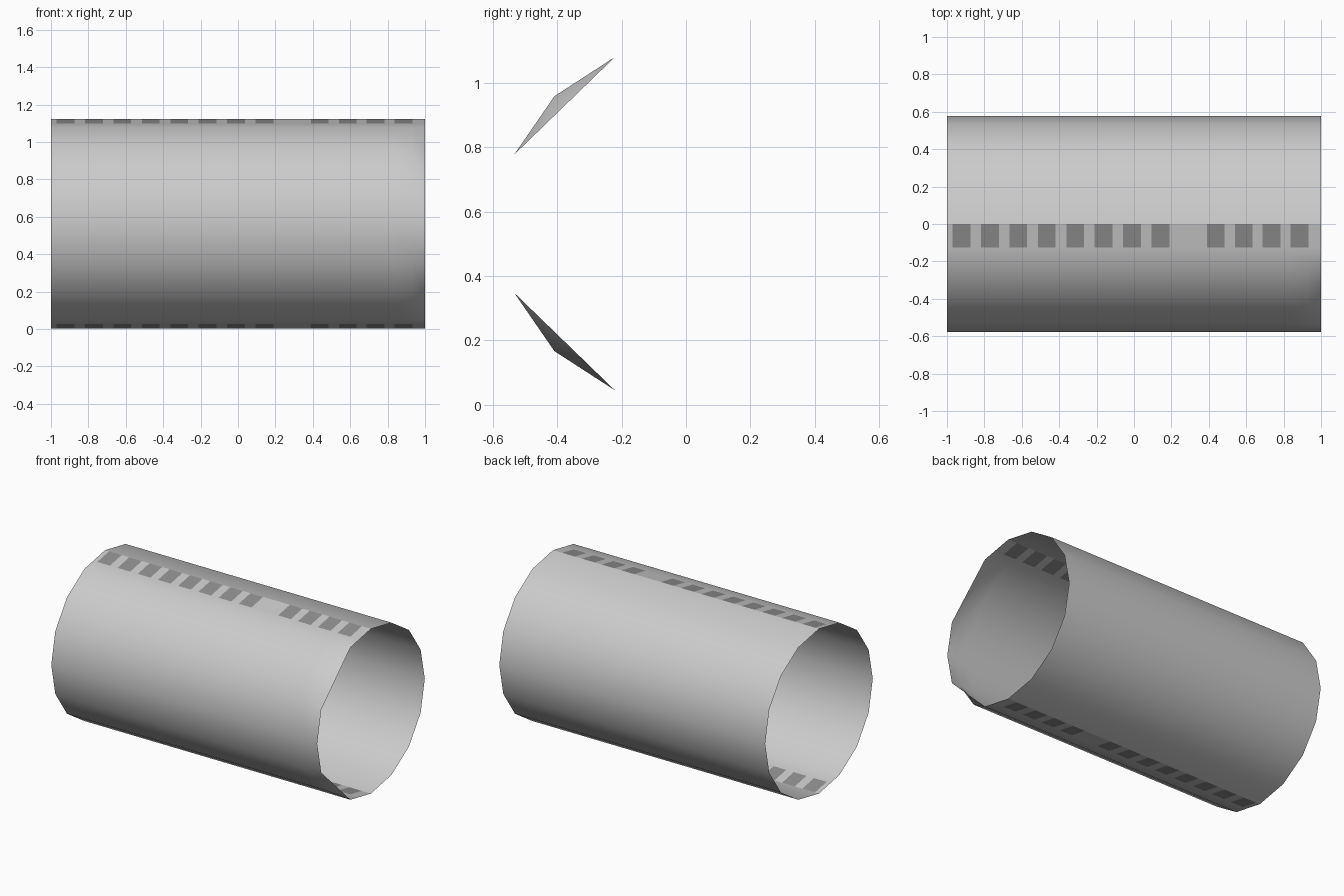
import bpy, bmesh
from math import sin, cos, pi

if "Cube" in bpy.data.objects:
    bpy.data.objects.remove(bpy.data.objects["Cube"])

RY, RZ, CZ, SIDES = 0.578, 0.56, 0.5625, 16

# window positions along the tube (left edges), with one gap in the row
starts = [-0.97 + 0.152 * i for i in range(8)] + [0.39 + 0.149 * i for i in range(4)]
W = 0.095
xs = sorted([-1.0, 1.0] + [round(s, 4) for s in starts] + [round(s + W, 4) for s in starts])


def ellipse_point(i):
    a = 2 * pi * i / SIDES
    return (RY * -sin(a), RZ * cos(a))


# cross-section, starting at the top and going towards the front;
# the top and bottom front facets are split for the window rows
profile = [ellipse_point(i) for i in range(SIDES)]
t = 0.125 / -profile[1][0]
split_z = RZ + (profile[1][1] - RZ) * t
profile.insert(1, (-0.125, split_z))
profile.insert(9, (-0.125, -split_z))
n = len(profile)
strip = (0, 9)

# tube shell
bm = bmesh.new()
rings = []
for x in xs:
    pts = list(profile)
    if x == 1.0:
        # front shoulders are flattened at the right-hand rim
        for k in (3, 7):
            (y0, z0), (y1, z1) = pts[k - 1], pts[k + 1]
            pts[k] = ((y0 + y1) / 2, (z0 + z1) / 2)
    rings.append([bm.verts.new((x, y, z + CZ)) for y, z in pts])

# skin the rings; window faces take the dark material
for r in range(len(xs) - 1):
    window = r % 2 == 1
    for k in range(n):
        j = (k + 1) % n
        f = bm.faces.new((rings[r][k], rings[r][j], rings[r + 1][j], rings[r + 1][k]))
        f.smooth = k not in strip
        f.material_index = 1 if (window and k in strip) else 0
bm.normal_update()
top = rings[0][0].link_faces[0]
if sum(f.normal.z * (f.calc_center_median().z - CZ) for f in bm.faces) < 0:
    bmesh.ops.reverse_faces(bm, faces=bm.faces[:])

mesh = bpy.data.meshes.new("tube_shell")
bm.to_mesh(mesh)
bm.free()

shell_mat = bpy.data.materials.new("shell_grey")
shell_mat.diffuse_color = (0.8, 0.8, 0.8, 1)
shell_mat.use_nodes = True
shell_mat.node_tree.nodes["Principled BSDF"].inputs["Base Color"].default_value = shell_mat.diffuse_color
window_mat = bpy.data.materials.new("window_grey")
window_mat.diffuse_color = (0.28, 0.28, 0.28, 1)
window_mat.use_nodes = True
window_mat.node_tree.nodes["Principled BSDF"].inputs["Base Color"].default_value = window_mat.diffuse_color
mesh.materials.append(shell_mat)
mesh.materials.append(window_mat)
bpy.context.collection.objects.link(bpy.data.objects.new("tube_shell", mesh))
